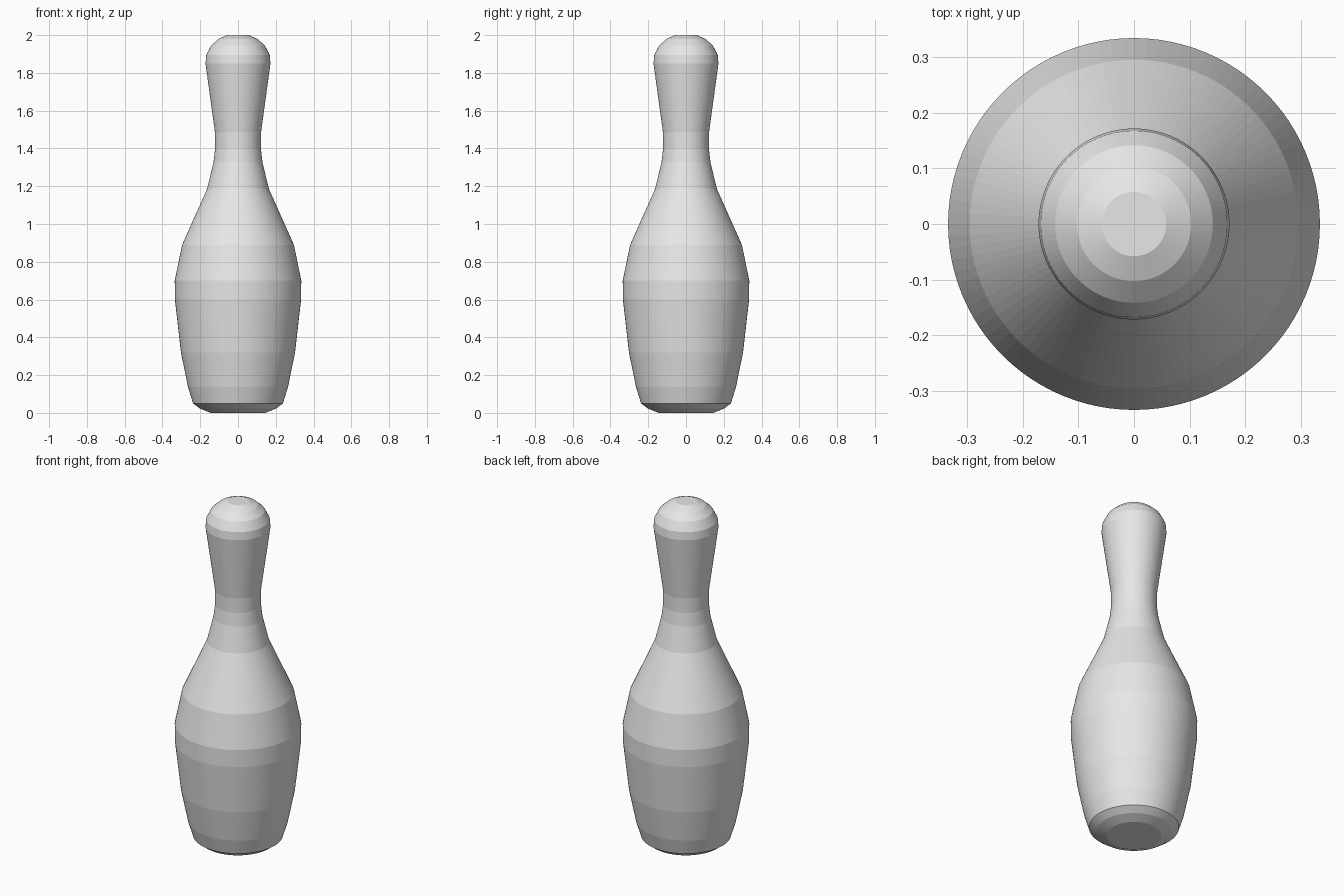
import bpy, bmesh, math

if "Cube" in bpy.data.objects:
    bpy.data.objects.remove(bpy.data.objects["Cube"])

SIDES = 96
# Pin silhouette from the foot up to the crown: (radius, height)
PROFILE = [
    (0.145, 0.00), (0.200, 0.022), (0.238, 0.05), (0.265, 0.138), (0.302, 0.32),
    (0.334, 0.60), (0.335, 0.70), (0.296, 0.89), (0.164, 1.185),
    (0.130, 1.325), (0.121, 1.40), (0.122, 1.485), (0.172, 1.85),
    (0.168, 1.895), (0.142, 1.945), (0.103, 1.98), (0.058, 2.00),
]


def lathe(name, profile, sides, material):
    """Spin a profile round the z axis and cap both ends."""
    bm = bmesh.new()
    rings = []
    for r, z in profile:
        rings.append([bm.verts.new((r * math.cos(2 * math.pi * i / sides),
                                    r * math.sin(2 * math.pi * i / sides), z))
                      for i in range(sides)])
    for low, high in zip(rings, rings[1:]):
        for i in range(sides):
            j = (i + 1) % sides
            bm.faces.new((low[i], low[j], high[j], high[i]))
    bm.faces.new(rings[0][::-1])
    bm.faces.new(rings[-1])
    mesh = bpy.data.meshes.new(name)
    bm.to_mesh(mesh)
    bm.free()
    mesh.materials.append(material)
    obj = bpy.data.objects.new(name, mesh)
    bpy.context.collection.objects.link(obj)
    return obj


# Plain light grey finish
grey = bpy.data.materials.new("light_grey")
grey.diffuse_color = (0.8, 0.8, 0.8, 1.0)
grey.use_nodes = True
grey.node_tree.nodes["Principled BSDF"].inputs["Base Color"].default_value = grey.diffuse_color

# Bowling pin, flat-shaded bands
lathe("bowling_pin", PROFILE, SIDES, grey)
